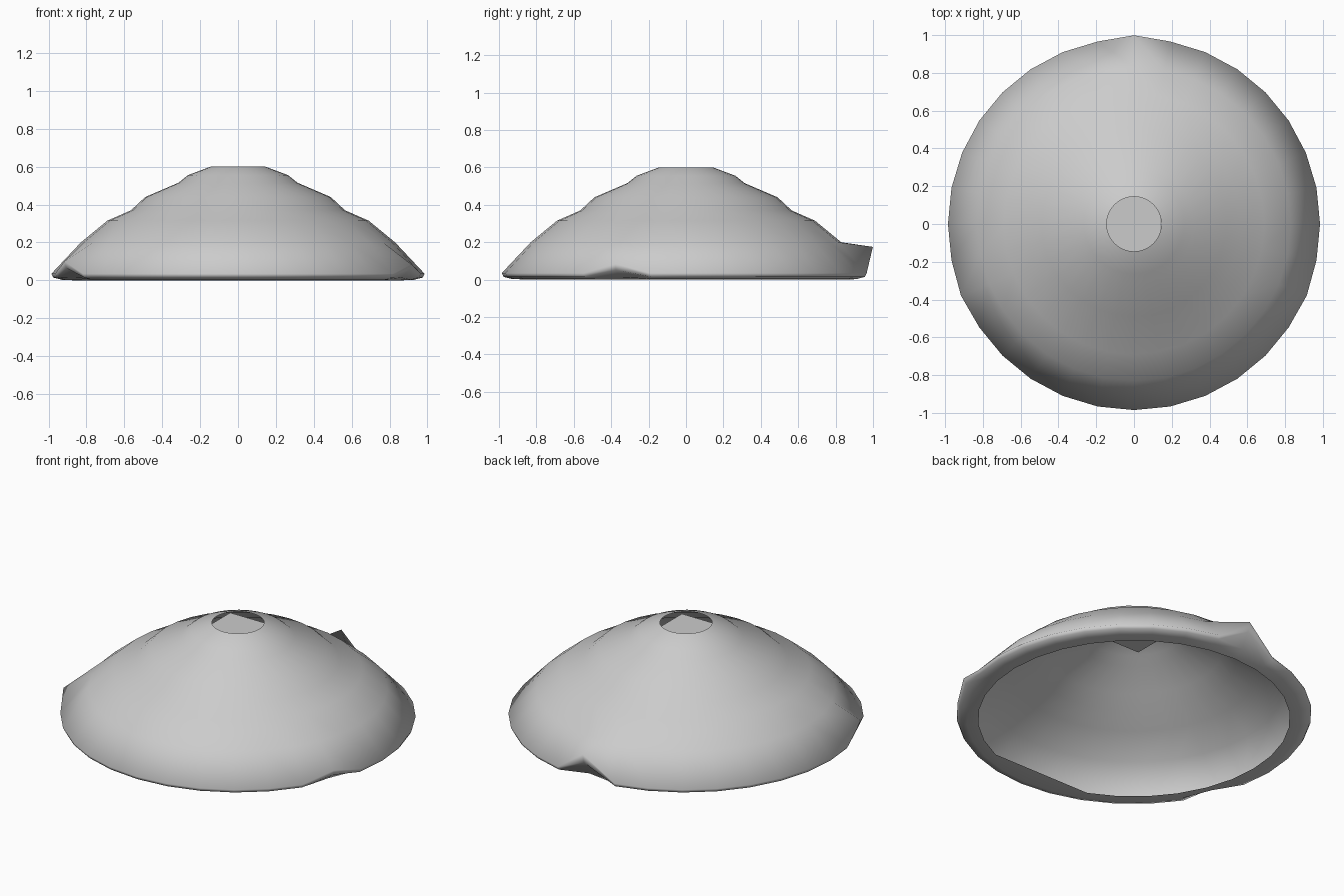
import bpy, bmesh, math

if "Cube" in bpy.data.objects:
    bpy.data.objects.remove(bpy.data.objects["Cube"])

SIDES = 32
# ringed cone profile (radius, height), top opening down to the turned-in rim
PROFILE = [(0.145, 0.60), (0.265, 0.555), (0.315, 0.515), (0.49, 0.44), (0.565, 0.37),
           (0.69, 0.315), (0.83, 0.20), (0.985, 0.035), (0.975, 0.015),
           (0.93, 0.003), (0.865, 0.0)]
# bent rim spots: side index -> lift of the brim tip
LIFTS = {8: 0.14, 18: 0.065, 30: 0.05}
# share of the lift taken by each profile ring
SHARE = {7: 1.0, 8: 0.75, 9: 0.22, 10: 0.0}


def finish(name, bm):
    mesh = bpy.data.meshes.new(name)
    bm.to_mesh(mesh)
    bm.free()
    obj = bpy.data.objects.new(name, mesh)
    bpy.context.collection.objects.link(obj)
    return obj


# hat shell
bm = bmesh.new()
rings = []
for i, (r, z) in enumerate(PROFILE):
    ring = []
    for s in range(SIDES):
        a = 2 * math.pi * s / SIDES
        lift = LIFTS.get(s, 0.0) * SHARE.get(i, 0.0)
        rad = r + lift * 0.1
        # straight stretch in the front of the inner rim
        if i == len(PROFILE) - 1 and 22 <= s <= 26:
            rad *= math.cos(math.pi / 8) / math.cos(a - 1.5 * math.pi)
        ring.append(bm.verts.new((rad * math.cos(a), rad * math.sin(a), z + lift)))
    rings.append(ring)
for a, b in zip(rings, rings[1:]):
    for s in range(SIDES):
        t = (s + 1) % SIDES
        bm.faces.new((a[s], b[s], b[t], a[t]))
for f in bm.faces:
    f.smooth = True
finish("hat_shell", bm)

# flat square plate under the top opening
bm = bmesh.new()
corners = [(-0.165, -0.16), (0.14, -0.16), (0.14, 0.16), (-0.165, 0.16)]
bm.faces.new([bm.verts.new((x, y, 0.555)) for x, y in corners])
finish("top_plate", bm)
